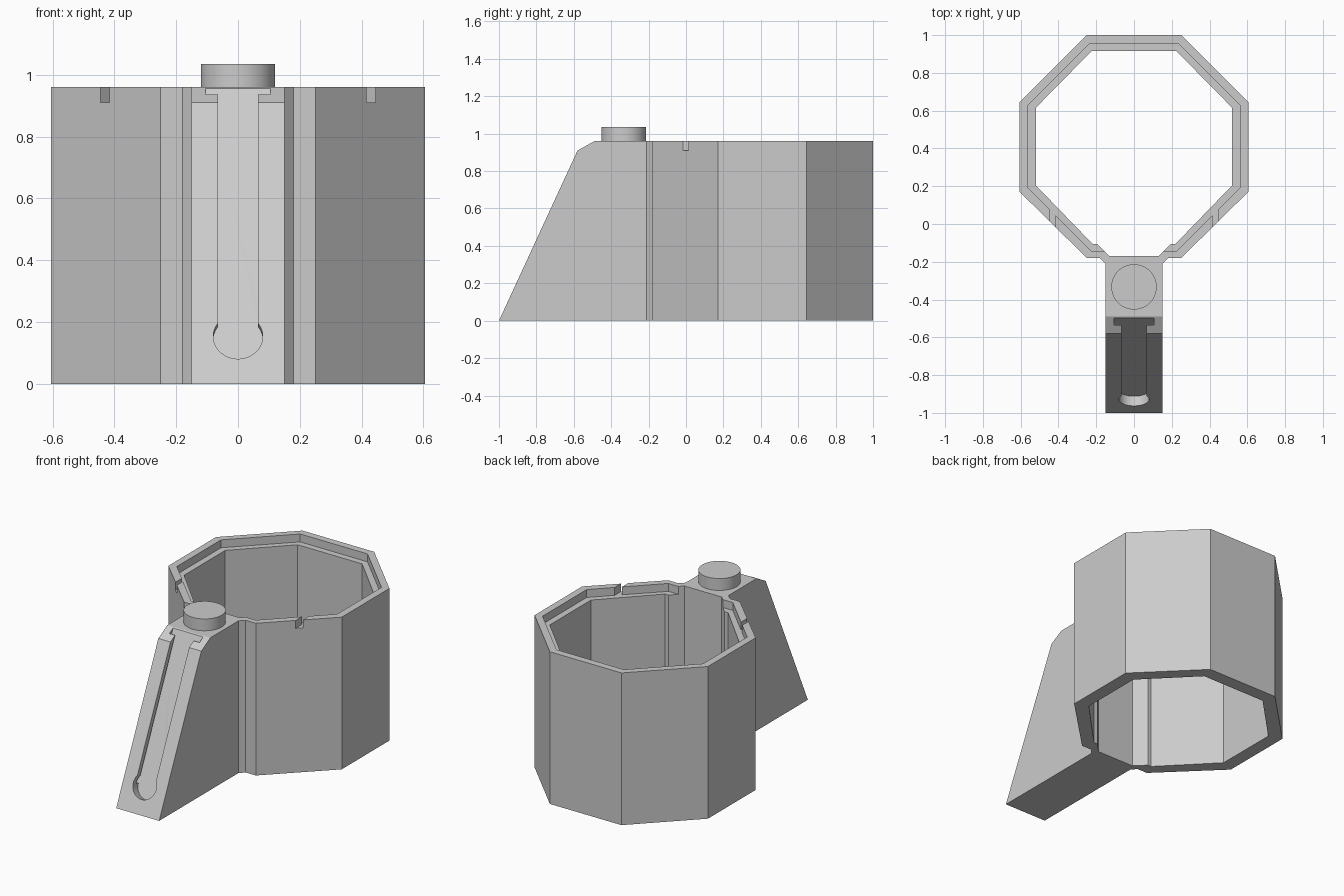
import bpy, bmesh, math
from mathutils import Matrix, Vector

if "Cube" in bpy.data.objects:
    bpy.data.objects.remove(bpy.data.objects["Cube"], do_unlink=True)

grey = bpy.data.materials.new("light grey")
grey.use_nodes = True
colour = (0.6, 0.6, 0.6, 1)
grey.diffuse_color = colour
grey.node_tree.nodes["Principled BSDF"].inputs["Base Color"].default_value = colour

TOP, LEDGE = 0.96, 0.91


def prism(name, outline, low, high, frame=Matrix()):
    """Extrude a flat outline along z, then place it with a frame."""
    bm = bmesh.new()
    base = bm.faces.new([bm.verts.new((x, y, low)) for x, y in outline])
    moved = bmesh.ops.extrude_face_region(bm, geom=[base])["geom"]
    bmesh.ops.translate(bm, vec=(0, 0, high - low),
                        verts=[v for v in moved if isinstance(v, bmesh.types.BMVert)])
    bmesh.ops.transform(bm, matrix=frame, verts=bm.verts)
    bmesh.ops.recalc_face_normals(bm, faces=bm.faces)
    mesh = bpy.data.meshes.new(name)
    bm.to_mesh(mesh)
    bm.free()
    mesh.materials.append(grey)
    obj = bpy.data.objects.new(name, mesh)
    bpy.context.collection.objects.link(obj)
    return obj


def combine(target, tool, operation="DIFFERENCE"):
    """Apply a boolean to the target and discard the tool."""
    mod = target.modifiers.new("join", "BOOLEAN")
    mod.operation, mod.solver, mod.object = operation, "EXACT", tool
    bpy.context.view_layer.objects.active = target
    bpy.ops.object.modifier_apply(modifier=mod.name)
    bpy.data.objects.remove(tool, do_unlink=True)


def mirrored(half):
    return half + [(-x, y) for x, y in reversed(half)]


def rect(x0, x1, y0, y1):
    return [(x0, y0), (x1, y0), (x1, y1), (x0, y1)]


def circle(radius, cx, cy, sides=64):
    return [(cx + radius * math.cos(math.tau * i / sides),
             cy + radius * math.sin(math.tau * i / sides)) for i in range(sides)]


# Octagonal cup with a chamfered neck towards the arm
body = prism("octagonal_holder", mirrored([
    (0.15, -0.21), (0.18, -0.18), (0.25, -0.18), (0.605, 0.17),
    (0.605, 0.645), (0.25, 1.0)]), 0, TOP)

# Sloping arm, drawn as a side profile and extruded across x
side = Matrix(((0, 0, 1, 0), (1, 0, 0, 0), (0, 1, 0, 0), (0, 0, 0, 1)))
arm = prism("sloping_arm", [(-1, 0), (-0.58, LEDGE), (-0.49, TOP),
                            (-0.19, TOP), (-0.19, 0)], -0.15, 0.15, side)
combine(body, arm, "UNION")

# Open interior and the stepped rim
combine(body, prism("interior", mirrored([
    (0.13, -0.17), (0.195, -0.105), (0.22, -0.105), (0.52, 0.205),
    (0.52, 0.615), (0.225, 0.915)]), -0.1, 1.1))
combine(body, prism("rim_step", mirrored([
    (0.225, -0.145), (0.56, 0.19), (0.56, 0.63), (0.235, 0.955)]), LEDGE, 1.1))

# Small slots through the two front diagonal walls
for s in (-1, 1):
    combine(body, prism("rim_slot", rect(s * 0.43 - 0.015, s * 0.43 + 0.015,
                                         -0.1, 0.12), LEDGE, 1.1))

# T-shaped channel along the slope, with a round entry at the bottom
along = Vector((0, 0.42, 0.91)).normalized()
inward = Vector((0, along.z, -along.y))
slope = Matrix.Translation((0, -1, 0)) @ Matrix(
    (Vector((1, 0, 0)), along, inward)).transposed().to_4x4()
entry = 0.169
combine(body, prism("channel_neck", rect(-0.065, 0.065, entry, 1.2), -0.05, 0.04, slope))
combine(body, prism("channel_wide", rect(-0.105, 0.105, entry, 1.2), 0.031, 0.056, slope))
combine(body, prism("channel_entry", circle(0.08, 0, entry), -0.05, 0.056, slope))

# Round button on top of the arm
button = prism("round_button", circle(0.12, 0, -0.333), TOP, 1.035)

for obj in (body, button):
    bpy.ops.object.select_all(action="DESELECT")
    obj.select_set(True)
    bpy.context.view_layer.objects.active = obj
    bpy.ops.object.shade_smooth_by_angle(angle=math.radians(25))
